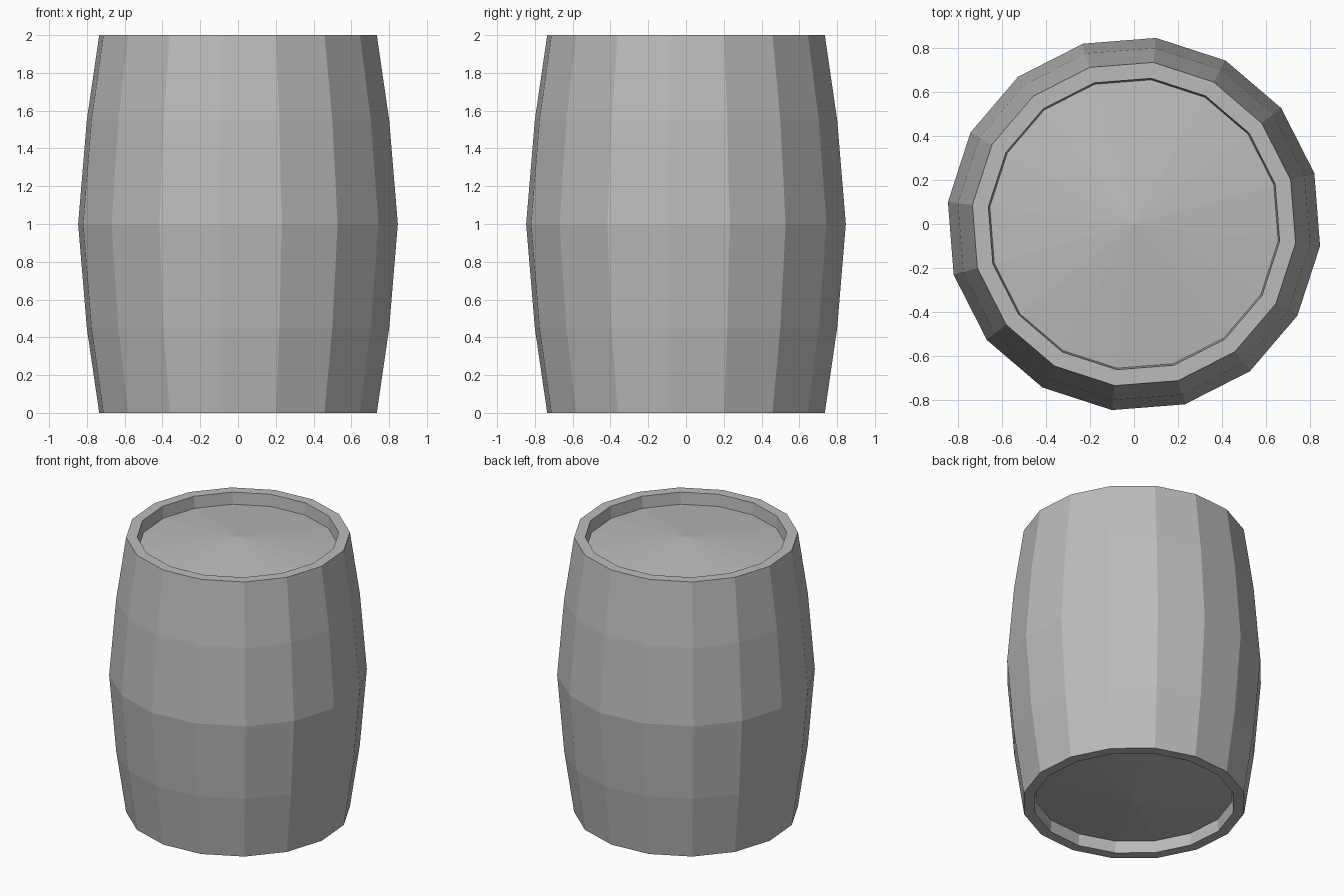
import bpy
import bmesh
import math

cube = bpy.data.objects.get("Cube")
if cube:
    bpy.data.objects.remove(cube, do_unlink=True)

SIDES = 16
TURN = math.radians(-6.75)

grey = bpy.data.materials.new("plain grey")
grey.use_nodes = True
colour = (0.5, 0.5, 0.5, 1)
grey.diffuse_color = colour
grey.node_tree.nodes["Principled BSDF"].inputs["Base Color"].default_value = colour


def ring(bm, radius, z):
    step = math.tau / SIDES
    return [bm.verts.new((radius * math.cos(TURN + i * step),
                          radius * math.sin(TURN + i * step), z))
            for i in range(SIDES)]


def bridge(bm, lower, upper):
    for i in range(SIDES):
        j = (i + 1) % SIDES
        bm.faces.new((lower[i], lower[j], upper[j], upper[i]))


# Profile from the bottom head, around the rim, up the bulging staves to the top head
half = [(0.66, 0.085), (0.667, 0), (0.74, 0), (0.806, 0.45)]
profile = half + [(0.852, 1)] + [(r, 2 - z) for r, z in reversed(half)]

bm = bmesh.new()
rings = [ring(bm, r, z) for r, z in profile]
for lower, upper in zip(rings, rings[1:]):
    bridge(bm, lower, upper)

# Slightly domed heads set inside the rims
for edge, z in ((rings[0], 0.015), (rings[-1], 1.985)):
    centre = bm.verts.new((0, 0, z))
    for i in range(SIDES):
        bm.faces.new((edge[i], edge[(i + 1) % SIDES], centre))

bmesh.ops.recalc_face_normals(bm, faces=bm.faces)
mesh = bpy.data.meshes.new("barrel")
bm.to_mesh(mesh)
bm.free()
mesh.materials.append(grey)
barrel = bpy.data.objects.new("barrel", mesh)
bpy.context.collection.objects.link(barrel)
